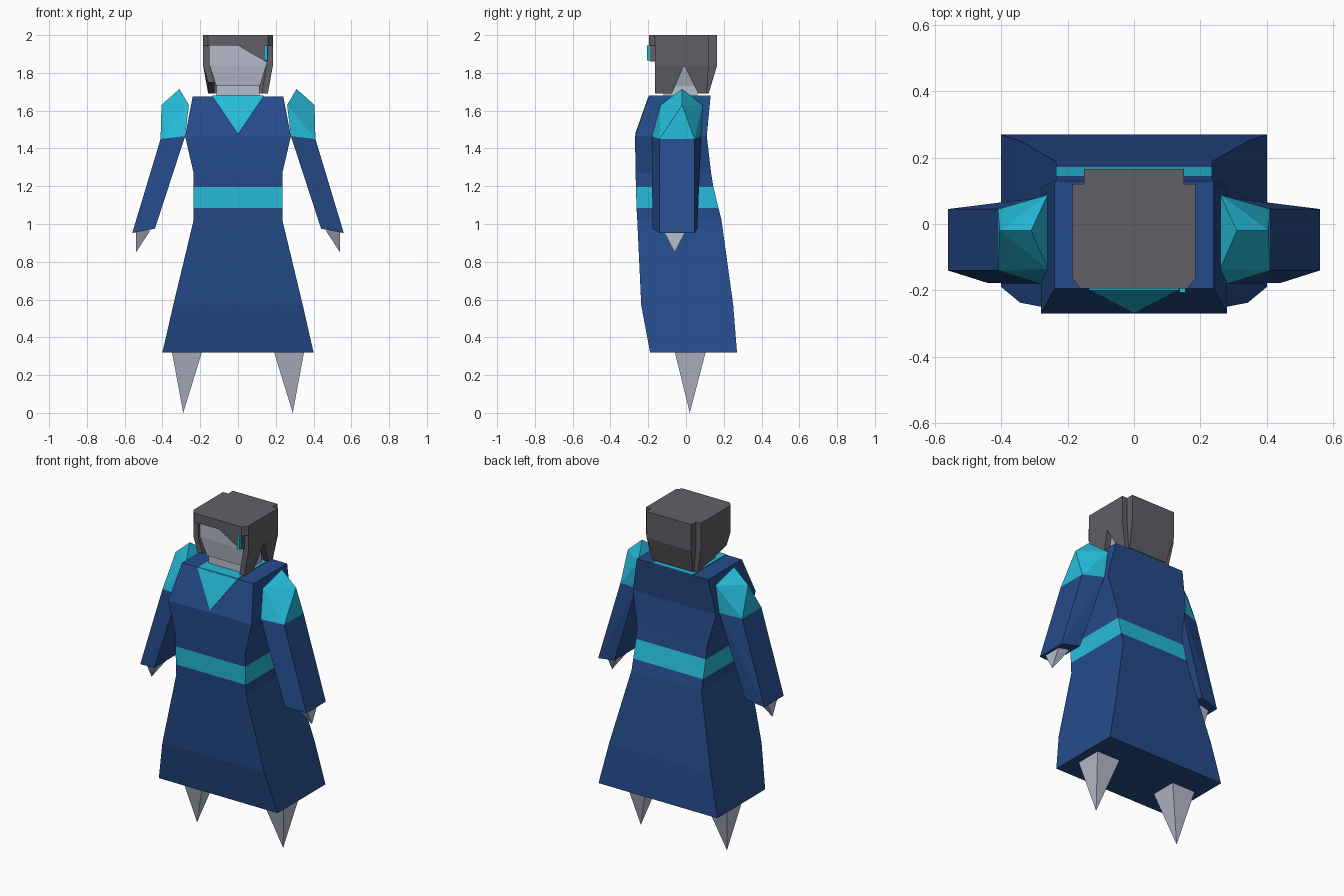
import bpy, bmesh
from mathutils import Vector

if "Cube" in bpy.data.objects:
    bpy.data.objects.remove(bpy.data.objects["Cube"])


def material(name, rgb):
    m = bpy.data.materials.new(name)
    lin = [c / 12.92 if c <= 0.04045 else ((c + 0.055) / 1.055) ** 2.4 for c in (v / 255 for v in rgb)]
    m.diffuse_color = (*lin, 1)
    m.use_nodes = True
    m.node_tree.nodes["Principled BSDF"].inputs["Base Color"].default_value = m.diffuse_color
    return m


BLUE = material("robe blue", (37, 75, 138))
TEAL = material("trim teal", (38, 188, 218))
SKIN = material("pale skin", (184, 188, 204))
HAIR = material("dark grey hair", (96, 96, 103))


def finish(name, bm, *mats):
    bmesh.ops.recalc_face_normals(bm, faces=bm.faces[:])
    me = bpy.data.meshes.new(name)
    bm.to_mesh(me)
    bm.free()
    ob = bpy.data.objects.new(name, me)
    for m in mats:
        me.materials.append(m)
    bpy.context.collection.objects.link(ob)
    return ob


def hull(name, points, mat):
    """Flat-faced convex solid around a few corner points."""
    bm = bmesh.new()
    for p in points:
        bm.verts.new(p)
    res = bmesh.ops.convex_hull(bm, input=bm.verts[:])
    junk = [v for v in res["geom_interior"] + res["geom_unused"] if isinstance(v, bmesh.types.BMVert)]
    bmesh.ops.delete(bm, geom=list(set(junk)), context='VERTS')
    bmesh.ops.dissolve_limit(bm, angle_limit=0.02, verts=bm.verts[:], edges=bm.edges[:])
    return finish(name, bm, mat)


def rect(x0, x1, y0, y1, z):
    return [(x0, y0, z), (x1, y0, z), (x1, y1, z), (x0, y1, z)]


def box(name, x0, x1, y0, y1, z0, z1, mat):
    return hull(name, rect(x0, x1, y0, y1, z0) + rect(x0, x1, y0, y1, z1), mat)


def plate(name, points, normal, mat, t=0.004):
    n = Vector(normal) * t
    return hull(name, points + [tuple(Vector(p) + n) for p in points], mat)


def loft(name, rings, *mats):
    """Stack of rectangles: z, half width, front y, back y."""
    bm = bmesh.new()
    loops = [[bm.verts.new(p) for p in rect(-w, w, f, b, z)] for z, w, f, b in rings]
    for a, b in zip(loops, loops[1:]):
        for i in range(4):
            j = (i + 1) % 4
            bm.faces.new((a[i], a[j], b[j], b[i]))
    bm.faces.new(loops[0])
    bm.faces.new(loops[-1])
    return finish(name, bm, *mats)


# Robe, with the belt band coloured by height
robe = loft("robe", [
    (0.32, 0.40, -0.19, 0.27), (0.57, 0.343, -0.237, 0.25),
    (1.02, 0.235, -0.258, 0.188), (1.085, 0.235, -0.262, 0.172),
    (1.195, 0.235, -0.265, 0.145), (1.27, 0.235, -0.267, 0.133),
    (1.465, 0.28, -0.27, 0.11), (1.675, 0.24, -0.195, 0.13)], BLUE, TEAL)
for p in robe.data.polygons:
    if 1.10 < p.center.z < 1.18:
        p.material_index = 1

# V collar on the chest and its continuation over the top
plate("collar_front", [(-0.135, -0.195, 1.675), (0.135, -0.195, 1.675), (0, -0.266, 1.475)],
      (0, -0.94, 0.34), TEAL)
plate("collar_top", rect(-0.135, 0.135, -0.195, 0.13, 1.675), (0, 0, 1), TEAL)

# Arms, shoulder pads, hands and feet on both sides
for s, side in ((-1, "left"), (1, "right")):
    def m(pts):
        return [(s * x, y, z) for x, y, z in pts]
    cuff = [(0.41, -0.14, 1.45), (0.41, 0.045, 1.45), (0.28, -0.18, 1.465), (0.28, 0.08, 1.465)]
    hull(side + "_shoulder_pad", m(cuff + [
        (0.31, -0.02, 1.715), (0.405, -0.02, 1.63),
        (0.26, -0.135, 1.63), (0.26, 0.088, 1.63)]), TEAL)
    hull(side + "_sleeve", m(cuff + [
        (0.56, -0.14, 0.952), (0.56, 0.045, 0.952),
        (0.44, -0.178, 0.975), (0.44, 0.06, 0.975)]), BLUE)
    hull(side + "_hand", m(rect(0.465, 0.54, -0.12, 0.0, 0.965) + [(0.54, -0.06, 0.85)]), SKIN)
    hull(side + "_foot", m(rect(0.19, 0.35, -0.06, 0.105, 0.325) + [(0.29, 0.02, 0.0)]), SKIN)

# Head tapering to the jaw, and neck
loft("head", [(1.73, 0.115, -0.135, 0.07), (1.84, 0.15, -0.15, 0.10), (1.96, 0.155, -0.155, 0.11)], SKIN)
box("neck", -0.115, 0.115, -0.12, 0.06, 1.67, 1.735, SKIN)

# Hair cap and angled fringe
cap = [(-0.16, -0.195), (0.16, -0.195), (0.185, -0.165), (0.185, 0.12), (-0.185, 0.12), (-0.185, -0.165)]
hull("hair_cap", [(x, y, z) for x, y in cap for z in (1.945, 2.0)], HAIR)
hull("fringe_sweep", [(x, y, z) for y in (-0.19, -0.15)
                      for x, z in ((0, 1.945), (0.16, 1.945), (0.16, 1.86), (0.145, 1.86))], HAIR)

# Back hair panel, narrower than the cap so the rear corners are notched
hull("hair_back", rect(-0.15, 0.15, 0.08, 0.165, 2.0) + rect(-0.15, 0.15, 0.08, 0.165, 1.84)
     + rect(-0.13, 0.13, 0.07, 0.12, 1.69), HAIR)

# Side hair panels; the right one is split by a pointed notch
for s, side in ((-1, "left"), (1, "right")):
    xi, xo = sorted((s * 0.15, s * 0.185))
    box(side + "_hair_side", xi, xo, -0.165, 0.12, 1.84, 1.96, HAIR)


def lock(name, s, ya, yb, za, ya2, yb2, zb):
    """Tapered lock hanging from the side panel."""
    top = [(s * x, y, 1.84) for x in (0.15, 0.185) for y in (ya, yb)]
    low = [(s * x, y, z) for x in (0.125, 0.158) for y, z in ((ya2, za), (yb2, zb))]
    hull(name, top + low, HAIR)


lock("left_hair_lock", -1, -0.165, 0.12, 1.75, -0.165, 0.11, 1.69)
lock("right_front_lock", 1, -0.165, -0.01, 1.69, -0.165, -0.075, 1.69)
lock("right_back_lock", 1, -0.01, 0.12, 1.69, 0.065, 0.11, 1.69)

# Hair clip
box("hair_clip", 0.137, 0.155, -0.207, -0.165, 1.865, 1.945, TEAL)
